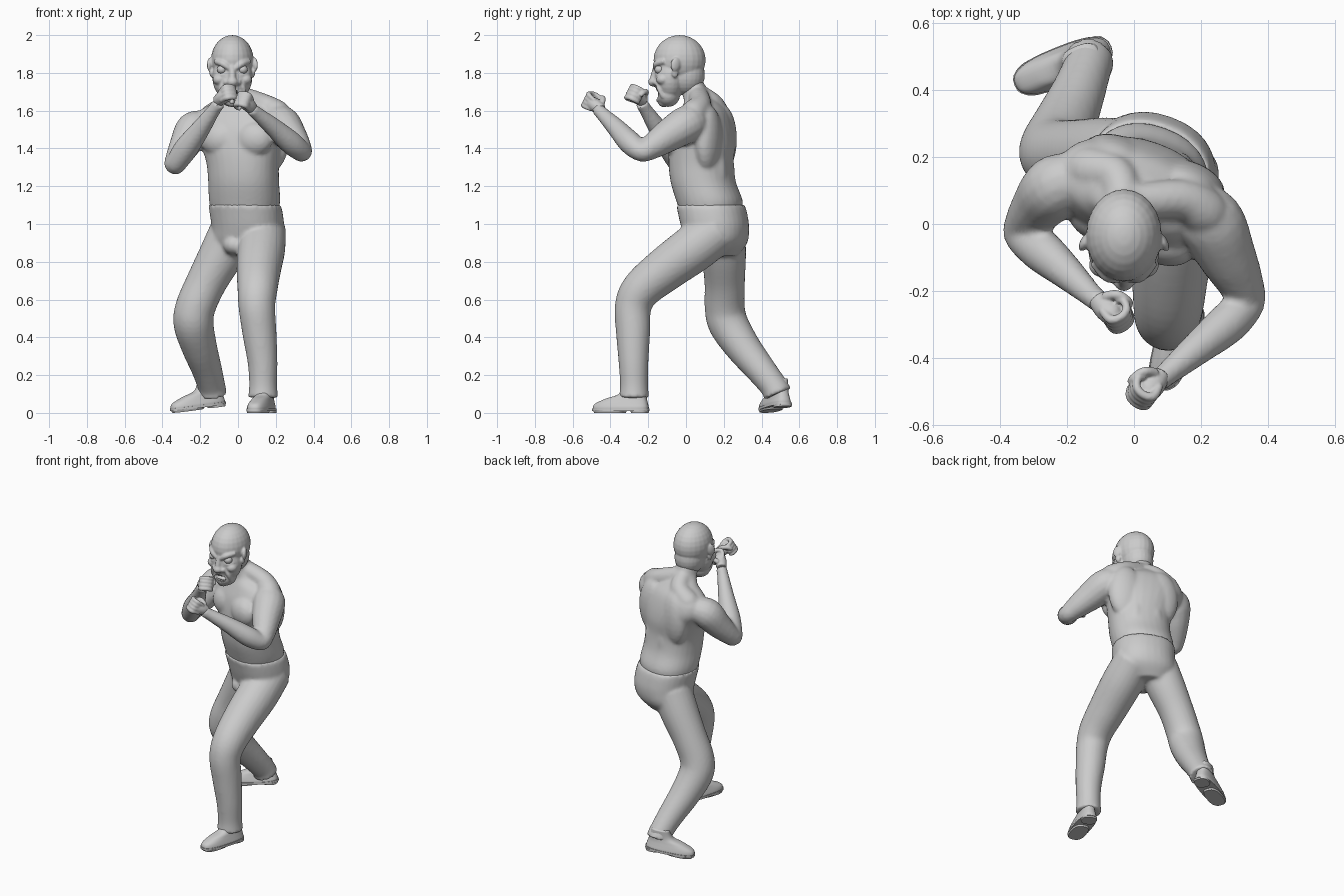
import bpy, bmesh
from math import sin, cos, pi, radians
from mathutils import Vector, Matrix

if "Cube" in bpy.data.objects:
    bpy.data.objects.remove(bpy.data.objects["Cube"])


def spline(rows, steps=5):
    """Catmull-Rom resampling of rows of numbers."""
    rows = [Vector(r) for r in rows]
    p = [rows[0]] + rows + [rows[-1]]
    out = []
    for i in range(1, len(p) - 2):
        a, b, c, d = p[i - 1:i + 3]
        for k in range(steps):
            t = k / steps
            out.append(0.5 * (2 * b + (c - a) * t + (2 * a - 5 * b + 4 * c - d) * t * t
                              + (3 * b - a - 3 * c + d) * t ** 3))
    return out + [rows[-1]]


def skin(bm, rings):
    """Bridge rings of points into a closed shell."""
    vs = [[bm.verts.new(p) for p in r] for r in rings]
    n = len(vs[0])
    fs = [bm.faces.new((a[i], a[(i + 1) % n], b[(i + 1) % n], b[i]))
          for a, b in zip(vs, vs[1:]) for i in range(n)]
    fs += [bm.faces.new(vs[0][::-1]), bm.faces.new(vs[-1])]
    bmesh.ops.recalc_face_normals(bm, faces=fs)


def tube(bm, pts, n=16):
    """Round limb along points (x, y, z, radius)."""
    p = spline(pts)
    ref, rings = Vector((0.31, 0.9, 0.2)), []
    for i, q in enumerate(p):
        t = (p[min(i + 1, len(p) - 1)].xyz - p[max(i - 1, 0)].xyz).normalized()
        ref = (ref - t * ref.dot(t)).normalized()
        s = t.cross(ref)
        rings.append([q.xyz + q.w * (ref * cos(2 * pi * k / n) + s * sin(2 * pi * k / n))
                      for k in range(n)])
    skin(bm, rings)


def loft(bm, rows, yaw=0, mat=Matrix(), n=32, power=0.9, steps=5):
    """Stack of horizontal rounded sections (x, y, z, rx, ry)."""
    rings = []
    for x, y, z, rx, ry in spline(rows, steps):
        ring = []
        for k in range(n):
            c, s = cos(2 * pi * k / n), sin(2 * pi * k / n)
            u = Vector((rx * abs(c) ** power * (1 if c > 0 else -1),
                        ry * abs(s) ** power * (1 if s > 0 else -1), 0))
            ring.append(mat @ (Vector((x, y, z)) + Matrix.Rotation(yaw, 3, 'Z') @ u))
        rings.append(ring)
    skin(bm, rings)


def ball(bm, c, r, yaw=0, tilt=0):
    m = (Matrix.Translation(c) @ Matrix.Rotation(yaw, 4, 'Z') @ Matrix.Rotation(tilt, 4, 'X')
         @ Matrix.Diagonal((*r, 1)))
    bmesh.ops.create_uvsphere(bm, u_segments=24, v_segments=14, radius=1, matrix=m)


def finish(name, bm, voxel=0, smooth=3):
    """Turn the shells into an object, fused into one surface if voxel is set."""
    me = bpy.data.meshes.new(name)
    bm.to_mesh(me)
    bm.free()
    ob = bpy.data.objects.new(name, me)
    bpy.context.collection.objects.link(ob)
    for f in me.polygons:
        f.use_smooth = True
    if voxel:
        r = ob.modifiers.new("fuse", 'REMESH')
        r.mode, r.voxel_size, r.use_smooth_shade = 'VOXEL', voxel, True
        s = ob.modifiers.new("soften", 'SMOOTH')
        s.factor, s.iterations = 0.5, smooth
    return ob


TURN = radians(-20)


def turned(x, y, z, c=(0.03, 0.08)):
    """Point in the turned chest's own frame."""
    return (c[0] + x * cos(TURN) - y * sin(TURN), c[1] + x * sin(TURN) + y * cos(TURN), z)


# Upper body: trunk, neck, chest and back muscles, arms
bm = bmesh.new()
loft(bm, [(.035, .135, 1.04, .17, .15), (.035, .125, 1.12, .187, .17), (.03, .092, 1.22, .187, .167),
          (.025, .08, 1.32, .192, .165), (.015, .085, 1.42, .215, .165), (0, .09, 1.51, .245, .15),
          (-.01, .095, 1.59, .21, .12), (-.02, .085, 1.64, .12, .09), (-.03, .05, 1.69, .07, .07),
          (-.03, .02, 1.76, .065, .07)], TURN)
for s in (-1, 1):
    ball(bm, turned(s * .095, -.107, 1.45), (.105, .068, .092), TURN)      # pectoral
    ball(bm, turned(s * .11, .08, 1.45), (.115, .07, .18), TURN)           # shoulder blade
    ball(bm, turned(s * .06, .105, 1.25), (.06, .06, .18), TURN)           # lower back
    tube(bm, [(-.03, .06, 1.69, .055), (*turned(s * .1, .03, 1.63), .06),
              (*turned(s * .19, .02, 1.57 + s * .008), .07),
              (*turned(s * .25, .02, 1.53), .035)])                        # trapezius
tube(bm, [(.16, .05, 1.53, .08), (.225, .01, 1.53, .1), (.275, -.09, 1.47, .088),
          (.32, -.18, 1.41, .068), (.335, -.235, 1.385, .055), (.28, -.295, 1.43, .062),
          (.19, -.37, 1.51, .05), (.1, -.445, 1.585, .036), (.07, -.47, 1.61, .034)])
tube(bm, [(-.18, .14, 1.52, .08), (-.235, .11, 1.5, .095), (-.28, .06, 1.42, .083),
          (-.325, .0, 1.34, .062), (-.33, -.035, 1.32, .056), (-.275, -.08, 1.4, .064),
          (-.2, -.145, 1.5, .051), (-.13, -.21, 1.6, .036), (-.1, -.235, 1.64, .034)])
finish("upper_body", bm, .011)


# Fists with curled fingers
def fist(name, centre, forward, curl, k=.9):
    f = Vector(forward).normalized()
    s = Vector(curl)
    s = (s - f * s.dot(f)).normalized()
    u = f.cross(s)
    c = Vector(centre)

    def at(a, b, d, r):
        return (*(c + k * (f * a + s * b + u * d)), r * k)
    bm = bmesh.new()
    tube(bm, [at(-.065, -.005, 0, .034), at(-.02, -.008, 0, .04), at(.02, -.005, 0, .038),
              at(.04, 0, 0, .025)])
    for i in range(4):
        d = (i - 1.5) * .024
        tube(bm, [at(-.01, -.026, d * .8, .013), at(.042, -.03, d, .0155), at(.06, .0, d, .0145),
                  at(.052, .032, d, .0145), at(.02, .046, d, .013), at(.0, .03, d, .01)], 10)
    side = 1 if u.z > 0 else -1
    tube(bm, [at(-.04, .01, side * .03, .017), at(-.01, .042, side * .045, .016),
              at(.02, .058, side * .025, .0145), at(.032, .06, 0, .011)], 10)
    finish(name, bm, .005, 2)


fist("left_fist", (.045, -.485, 1.635), (-.15, -.2, .15), (-.5, .6, -.1))
fist("right_fist", (-.068, -.258, 1.675), (.2, -.2, .14), (.5, .6, -.2))

# Trousers: hips and two legs in a wide stance
bm = bmesh.new()
loft(bm, [(.035, .13, 1.1, .19, .176), (.043, .14, 1.06, .192, .178), (.052, .155, .98, .19, .174),
          (.045, .165, .9, .182, .152), (.02, .17, .83, .11, .1)], TURN)
ball(bm, (-.02, .07, .89), (.06, .07, .055))
tube(bm, [(.128, .17, .97, .125), (.123, .04, .87, .127), (.11, -.11, .76, .118),
          (.103, -.235, .655, .106), (.1, -.28, .56, .097), (.114, -.28, .42, .09),
          (.13, -.278, .27, .079), (.133, -.275, .15, .074), (.133, -.275, .08, .08)], 24)
tube(bm, [(-.03, .19, .95, .125), (-.092, .2, .83, .118), (-.168, .205, .69, .107),
          (-.225, .205, .56, .106), (-.235, .225, .47, .106), (-.205, .3, .35, .094),
          (-.165, .395, .23, .08), (-.14, .465, .14, .073), (-.135, .485, .1, .077)], 24)
finish("trousers", bm, .011)


# Shoes: sole, heel block and rounded upper, broad at the toe
def shoe(name, loc, yaw, pitch):
    m = (Matrix.Translation(loc) @ Matrix.Rotation(yaw, 4, 'Z') @ Matrix.Rotation(pitch, 4, 'X'))
    bm = bmesh.new()
    loft(bm, [(0, .0, .016, .055, .15), (0, .0, .03, .056, .152), (0, .005, .05, .051, .143),
              (0, .03, .075, .044, .112), (0, .065, .1, .04, .074), (0, .075, .15, .04, .055)],
         0, m, power=.75)
    finish(name + "_upper", bm)
    bm = bmesh.new()
    loft(bm, [(0, .0, .01, .059, .156), (0, .0, .024, .059, .156)], 0, m, power=.75, steps=1)
    loft(bm, [(0, -.06, 0, .05, .085), (0, -.06, .015, .055, .092)], 0, m, power=.75, steps=1)
    loft(bm, [(0, .105, 0, .046, .045), (0, .105, .015, .048, .047)], 0, m, power=.75, steps=1)
    ob = finish(name + "_sole", bm)
    bpy.context.view_layer.objects.active = ob
    ob.select_set(True)
    bpy.ops.object.shade_smooth_by_angle()
    ob.select_set(False)


shoe("left_shoe", (.124, -.345, 0), radians(-17), 0)
shoe("right_shoe", (-.21, .472, .018), radians(-68), radians(7))

# Head: skull, face, jaw, nose, brows, cheeks, folds, lips and ears
X = -.03
bm = bmesh.new()
ball(bm, (X, -.034, 1.868), (.113, .138, .132))
ball(bm, (X, .0, 1.79), (.093, .1, .11))
ball(bm, (X, -.085, 1.775), (.106, .083, .125))
ball(bm, (X, -.095, 1.685), (.076, .064, .065))
ball(bm, (X, -.118, 1.645), (.036, .03, .026))
tube(bm, [(X, -.155, 1.84, .016), (X, -.168, 1.79, .018), (X, -.172, 1.755, .022)])
ball(bm, (X, -.172, 1.752), (.03, .028, .025))
for s in (-1, 1):
    ball(bm, (X + s * .03, -.158, 1.75), (.018, .02, .016))
    tube(bm, [(X + s * .014, -.162, 1.822, .013), (X + s * .05, -.155, 1.848, .018),
              (X + s * .09, -.113, 1.862, .014)], 10)
    ball(bm, (X + s * .068, -.122, 1.765), (.036, .036, .03))
    tube(bm, [(X + s * .03, -.152, 1.762, .011), (X + s * .058, -.143, 1.72, .014),
              (X + s * .06, -.12, 1.67, .012)], 10)
    tube(bm, [(X + s * .025, -.153, 1.8, .008), (X + s * .055, -.15, 1.789, .009),
              (X + s * .085, -.122, 1.8, .008)], 10)
    ball(bm, (X + s * .117, -.055, 1.845), (.014, .028, .038), s * .45, -.2)
    ball(bm, (X + s * .108, -.058, 1.8), (.012, .018, .026), s * .3)
lip = [(X + .046 * cos(a * pi / 6), -.15 + .02 * cos(a * pi / 6) ** 2,
        1.685 + .03 * sin(a * pi / 6), .009) for a in range(13)]
tube(bm, lip, 10)
head = finish("head", bm, .006, 2)

# Open mouth cut into the head, with teeth
bm = bmesh.new()
ball(bm, (X, -.15, 1.685), (.042, .055, .025))
cutter = finish("mouth_cutter", bm)
cutter.hide_render = True
cutter.hide_viewport = True
cut = head.modifiers.new("mouth", 'BOOLEAN')
cut.operation, cut.object, cut.solver = 'DIFFERENCE', cutter, 'EXACT'
bm = bmesh.new()
for row in (1.703, 1.667):
    for i in range(6):
        x = (i - 2.5) * .0115
        ball(bm, (X + x, -.144 + 8 * x * x, row), (.006, .006, .009))
finish("teeth", bm)

# Eyeballs
bm = bmesh.new()
for s in (-1, 1):
    ball(bm, (X + s * .055, -.14, 1.818), (.026, .026, .024))
finish("eyes", bm)
